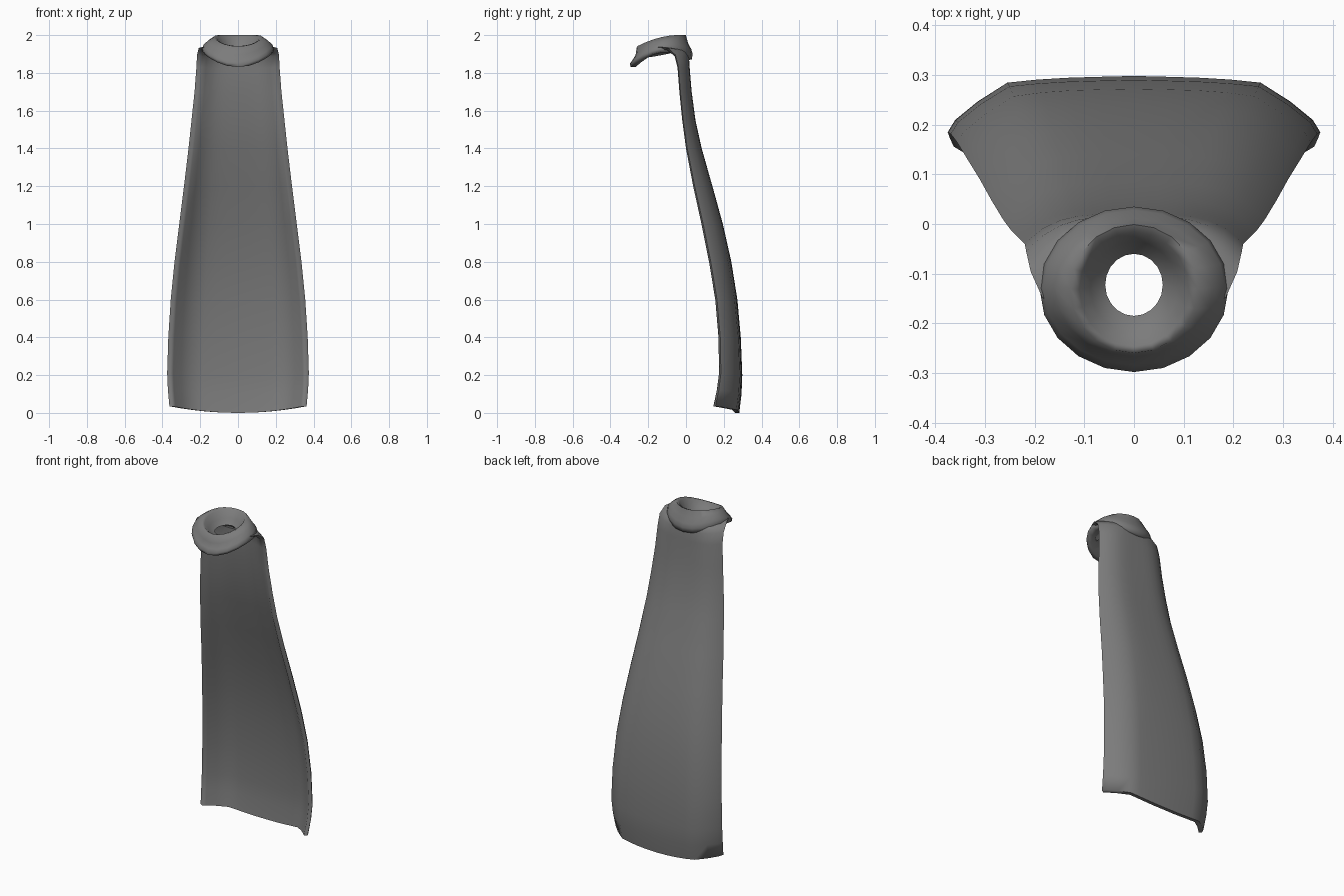
import bpy, bmesh, math

cloth = bpy.data.materials.new("dark grey cloth")
cloth.diffuse_color = (0.2, 0.2, 0.2, 1)


def make(name, verts, faces, angle):
    mesh = bpy.data.meshes.new(name)
    mesh.from_pydata(verts, [], faces)
    bm = bmesh.new()
    bm.from_mesh(mesh)
    bmesh.ops.recalc_face_normals(bm, faces=bm.faces)
    bm.to_mesh(mesh)
    bm.free()
    mesh.materials.append(cloth)
    ob = bpy.data.objects.new(name, mesh)
    bpy.context.collection.objects.link(ob)
    bpy.ops.object.select_all(action='DESELECT')
    ob.select_set(True)
    bpy.context.view_layer.objects.active = ob
    bpy.ops.object.shade_smooth_by_angle(angle=math.radians(angle))
    return ob


# Cape rows: centre z, edge z, half width, centre y, edge y
rows = [
    (1.94, 1.905, 0.130, -0.03, -0.190),
    (1.93, 1.938, 0.185, -0.005, -0.150),
    (1.91, 1.932, 0.208, 0.010, -0.100),
    (1.88, 1.895, 0.217, 0.016, -0.060),
    (1.82, 1.830, 0.220, 0.020, -0.045),
    (1.70, 1.700, 0.230, 0.030, -0.035),
    (1.55, 1.550, 0.246, 0.050, -0.020),
    (1.40, 1.400, 0.262, 0.083, 0.000),
    (1.20, 1.200, 0.286, 0.140, 0.038),
    (1.00, 1.000, 0.311, 0.195, 0.082),
    (0.80, 0.800, 0.336, 0.240, 0.122),
    (0.60, 0.600, 0.356, 0.272, 0.155),
    (0.40, 0.400, 0.369, 0.290, 0.172),
    (0.20, 0.210, 0.375, 0.298, 0.175),
    (0.10, 0.120, 0.371, 0.294, 0.163),
    (0.00, 0.035, 0.363, 0.282, 0.145),
]
# Half cross-section: share of half width, share of forward bend at the hem
half = [(0, 0), (0.2, 0.015), (0.36, 0.03), (0.52, 0.06), (0.68, 0.11),
        (0.84, 0.42), (0.96, 0.72), (1, 0.92)]
section = [(-s, f) for s, f in half[:0:-1]] + half
N = len(section)
T = 0.022                                 # cloth thickness
verts, faces = [], []
for r, (zc, ze, w, yc, ye) in enumerate(rows):
    shoulder = max(0, 1 - r / 4)          # shoulders bend more evenly
    hem = min(1, max(0, (r - 7) / 5))     # hem is flatter across the back
    outer, inner = [], []
    for s, f in section:
        a = abs(s)
        f = f * hem + 0.92 * a ** 4 * (1 - hem)
        f += (max(f, a ** 2.5) - f) * shoulder
        y = yc + (ye - yc) * f
        z = zc + (ze - zc) * a * a
        outer.append((w * s, y, z))
        yi = ye if a == 1 else max(ye, y - T * (1 - shoulder))
        inner.append(((w - 0.018) * s, yi, z - T * shoulder))
    verts += outer + inner[::-1]
L = 2 * N
for r in range(len(rows) - 1):
    for i in range(L):
        j = (i + 1) % L
        faces.append((r * L + i, r * L + j, r * L + L + j, r * L + L + i))
for base in (0, (len(rows) - 1) * L):     # close collar end and hem
    for i in range(N - 1):
        faces.append((base + i, base + i + 1, base + L - 2 - i, base + L - 1 - i))
make("cape", verts, faces, 80)

# Collar rings: front y, back y, half width, front z, side z, back z
rings = [
    (-0.185, -0.060, 0.058, 1.912, 1.915, 1.920),
    (-0.220, -0.035, 0.088, 1.918, 1.938, 1.950),
    (-0.246, -0.016, 0.110, 1.942, 1.979, 1.993),
    (-0.260, -0.001, 0.128, 1.940, 1.989, 2.000),
    (-0.267, 0.011, 0.160, 1.895, 1.970, 1.958),
    (-0.284, 0.028, 0.183, 1.866, 1.948, 1.925),
    (-0.298, 0.035, 0.190, 1.848, 1.928, 1.900),
    (-0.293, 0.031, 0.187, 1.831, 1.912, 1.872),
    (-0.265, 0.006, 0.165, 1.832, 1.907, 1.865),
    (-0.215, -0.030, 0.100, 1.885, 1.908, 1.900),
]
M = 20
verts, faces = [], []
for yf, yb, rx, zf, zs, zb in rings:
    for i in range(M):
        t = 2 * math.pi * i / M
        c = math.cos(t)
        z = zs + (zb - zf) / 2 * c + ((zf + zb) / 2 - zs) * c * c
        verts.append((rx * math.sin(t), (yf + yb) / 2 + (yb - yf) / 2 * c, z))
R = len(rings)
for r in range(R):
    for i in range(M):
        j, q = (i + 1) % M, (r + 1) % R
        faces.append((r * M + i, q * M + i, q * M + j, r * M + j))
make("collar", verts, faces, 75)
